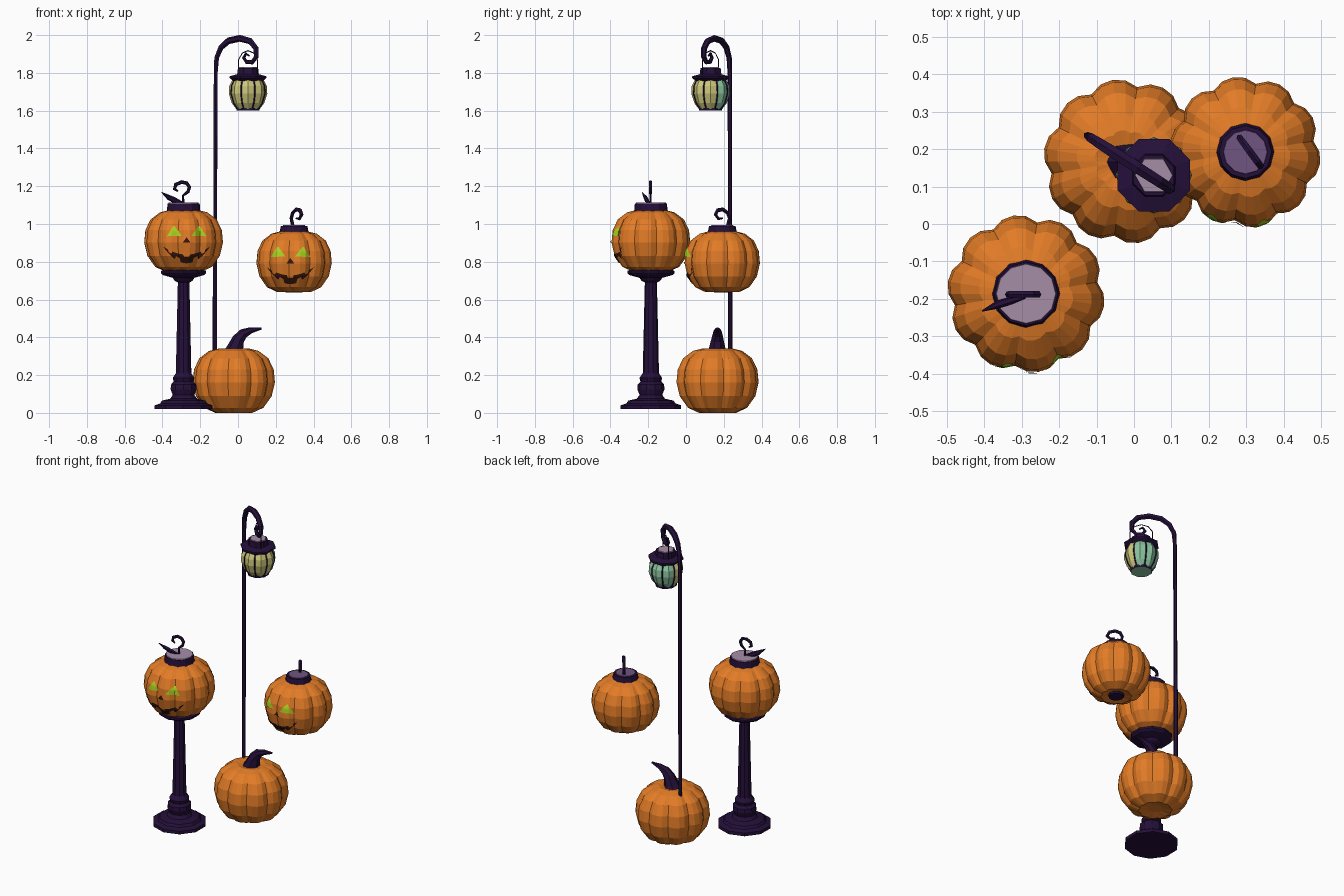
import bpy, bmesh, math
from mathutils import Vector
from mathutils.bvhtree import BVHTree

if "Cube" in bpy.data.objects:
    bpy.data.objects.remove(bpy.data.objects["Cube"])


def material(name, rgb):
    m = bpy.data.materials.new(name)
    m.diffuse_color = (*rgb, 1)
    m.use_nodes = True
    m.node_tree.nodes["Principled BSDF"].inputs["Base Color"].default_value = m.diffuse_color
    return m


ORANGE = material("pumpkin orange", (0.76, 0.20, 0.02))
DARK = material("dark purple", (0.018, 0.005, 0.042))
LAVENDER = material("lavender", (0.38, 0.27, 0.39))
MAUVE = material("mauve", (0.16, 0.09, 0.22))
YELLOW = material("lamp yellow", (0.62, 0.58, 0.20))
MINT = material("lamp mint", (0.27, 0.58, 0.36))
GLOW = material("glowing green", (0.42, 0.66, 0.015))
BROWN = material("mouth brown", (0.035, 0.008, 0.004))


def finish(name, bm, *mats, recalc=True):
    if recalc:
        bmesh.ops.recalc_face_normals(bm, faces=bm.faces)
    me = bpy.data.meshes.new(name)
    bm.to_mesh(me)
    bm.free()
    for m in mats:
        me.materials.append(m)
    ob = bpy.data.objects.new(name, me)
    bpy.context.collection.objects.link(ob)
    return ob


def skin(bm, rings):
    """Join closed rings of points with quads and cap both ends."""
    vs = [[bm.verts.new(p) for p in r] for r in rings]
    n = len(vs[0])
    for a, b in zip(vs, vs[1:]):
        for k in range(n):
            bm.faces.new((a[k], a[(k + 1) % n], b[(k + 1) % n], b[k]))
    bm.faces.new(vs[0][::-1])
    bm.faces.new(vs[-1])


def turned(name, c, profile, sides, *mats, lobe=(1,), phase=0.0):
    """Turn an (r, z) profile about c; lobe repeats radius factors around it."""
    bm = bmesh.new()
    rings = []
    for r, z in profile:
        ring = []
        for k in range(sides):
            a = phase + 2 * math.pi * k / sides
            f = r * lobe[k % len(lobe)]
            ring.append((c[0] + f * math.cos(a), c[1] + f * math.sin(a), z))
        rings.append(ring)
    skin(bm, rings)
    return finish(name, bm, *mats)


def sweep(name, pts, sizes, normal, mat=DARK, sides=6):
    """Sweep an ellipse (half width, half depth) along pts lying in a plane."""
    P = [Vector(p) for p in pts]
    n = Vector(normal).normalized()
    rings = []
    for i, p in enumerate(P):
        t = (P[min(i + 1, len(P) - 1)] - P[max(i - 1, 0)]).normalized()
        b = t.cross(n).normalized()
        w, d = sizes[i] if isinstance(sizes[i], tuple) else (sizes[i], sizes[i])
        rings.append([p + b * w * math.cos(a) + n * d * math.sin(a)
                      for a in (2 * math.pi * k / sides for k in range(sides))])
    bm = bmesh.new()
    skin(bm, rings)
    return finish(name, bm, mat)


PUMPKIN = [(0.2, -0.93), (0.45, -1), (0.72, -0.84), (0.92, -0.48), (1, -0.05),
           (0.97, 0.35), (0.84, 0.7), (0.6, 0.93), (0.38, 1), (0.15, 0.93)]


def pumpkin(name, c, R, h):
    prof = [(r * R, c[2] + z * h) for r, z in PUMPKIN]
    return turned(name, c, prof, 40, ORANGE, lobe=(0.92, 0.99, 1.01, 0.99), phase=0.16)


def lerp_line(line, x):
    for (x0, z0), (x1, z1) in zip(line, line[1:]):
        if x <= x1 + 1e-9:
            return z0 + (z1 - z0) * (x - x0) / (x1 - x0)
    return line[-1][1]


def plate(name, ob, c, lower, upper, mat, cols=14, rows=4):
    """Thin cut-out patch between two polylines, laid on the pumpkin's front."""
    tree = BVHTree.FromPolygons([v.co for v in ob.data.vertices],
                                [p.vertices for p in ob.data.polygons])
    bm = bmesh.new()
    x0, x1 = lower[0][0], lower[-1][0]
    grid = []
    for i in range(cols + 1):
        x = x0 + (x1 - x0) * i / cols
        lo, up = lerp_line(lower, x), lerp_line(upper, x)
        col = []
        for j in range(rows + 1):
            z = lo + (up - lo) * j / rows
            hit = tree.ray_cast(Vector((c[0] + x, c[1] - 1, c[2] + z)), Vector((0, 1, 0)))[0]
            col.append(bm.verts.new(hit - Vector((0, 0.005, 0))))
        grid.append(col)
    for a, b in zip(grid, grid[1:]):
        for j in range(rows):
            bm.faces.new((a[j], b[j], b[j + 1], a[j + 1]))
    finish(name, bm, mat, recalc=False)


def carve_face(name, ob, c, dx):
    f = (c[0] + dx, c[1], c[2])
    # eyes, mirrored
    for side, s in (("left", -1), ("right", 1)):
        base = sorted([(s * 0.025, 0.028), (s * 0.105, 0.025)])
        top = sorted([(s * 0.025, 0.028), (s * 0.068, 0.083), (s * 0.105, 0.025)])
        plate(f"{name}_{side}_eye", ob, f, base, top, GLOW)
    # nose
    plate(name + "_nose", ob, f, [(-0.02, -0.008), (0.02, -0.008)],
          [(-0.02, -0.008), (0, 0.02), (0.02, -0.008)], BROWN, 6, 2)
    # grinning mouth with teeth left standing
    lo, up = [], []
    for i in range(41):
        t = i / 20 - 1
        x = 0.125 * t
        a = -0.118 + 0.09 * t * t
        b = -0.072 + 0.044 * t * t
        if 0.3 < abs(t) < 0.5:
            a += 0.02
        if abs(t) < 0.14 or 0.62 < abs(t) < 0.76:
            b -= 0.014
        lo.append((x, a))
        up.append((x, max(a, b)))
    plate(name + "_mouth", ob, f, lo, up, BROWN, 40, 4)


# --- pedestal lantern
A = (-0.288, -0.186, 0.91)
turned("pedestal", A, [(0.16, 0.02), (0.16, 0.04), (0.13, 0.05), (0.12, 0.065), (0.075, 0.075),
                       (0.06, 0.095), (0.072, 0.125), (0.07, 0.15), (0.055, 0.165), (0.06, 0.185),
                       (0.043, 0.21), (0.032, 0.69), (0.05, 0.70), (0.06, 0.715), (0.115, 0.73),
                       (0.125, 0.74), (0.125, 0.752), (0.09, 0.765)], 10, DARK, phase=0.3)
p1 = pumpkin("pedestal_pumpkin", A, 0.209, 0.163)
carve_face("pedestal_pumpkin", p1, A, 0.016)
turned("pedestal_collar", A, [(0.07, 1.03), (0.095, 1.06), (0.088, 1.075), (0.085, 1.108)], 12, DARK)
turned("pedestal_lid", A, [(0.081, 1.105), (0.079, 1.113)], 12, LAVENDER)
hook = [(-0.29, 1.10), (-0.291, 1.15), (-0.265, 1.17), (-0.257, 1.195), (-0.272, 1.217),
        (-0.30, 1.222), (-0.33, 1.208), (-0.336, 1.185), (-0.318, 1.173)]
sweep("pedestal_hook", [(x, -0.188, z) for x, z in hook],
      [0.007, 0.006, 0.009, 0.01, 0.01, 0.01, 0.01, 0.009, 0.004], (0, 1, 0))
sweep("pedestal_leaf", [(-0.29, -0.195, 1.11), (-0.335, -0.207, 1.125), (-0.365, -0.215, 1.14),
                        (-0.405, -0.232, 1.168)],
      [0.005, (0.016, 0.012), (0.014, 0.012), 0.002], (0.3, 1, 0))

# --- hanging pumpkin
B = (0.297, 0.192, 0.80)
p2 = pumpkin("hanging_pumpkin", B, 0.2, 0.16)
carve_face("hanging_pumpkin", p2, B, -0.02)
turned("hanging_base", B, [(0.045, 0.637), (0.05, 0.66)], 10, DARK)
turned("hanging_collar", B, [(0.06, 0.93), (0.08, 0.95), (0.075, 0.965), (0.07, 0.99)], 12, DARK)
turned("hanging_lid", B, [(0.06, 0.985), (0.058, 0.994)], 12, MAUVE)
hook = [(0.292, 0.98), (0.282, 1.03), (0.29, 1.06), (0.308, 1.077), (0.328, 1.073),
        (0.337, 1.05), (0.325, 1.027), (0.308, 1.03)]
sweep("hanging_hook", [(x, 0.23 - (x - 0.282) * 1.35, z) for x, z in hook],
      [0.009, 0.009, 0.01, 0.011, 0.011, 0.01, 0.008, 0.004], (1.35, 1, 0))

# --- ground pumpkin with bent stem
C = (-0.022, 0.167, 0.17)
pumpkin("ground_pumpkin", C, 0.218, 0.17)
sweep("ground_stem", [(-0.02, 0.165, 0.31), (-0.012, 0.165, 0.345), (0.004, 0.166, 0.39),
                      (0.03, 0.167, 0.42), (0.07, 0.167, 0.437), (0.125, 0.167, 0.447)],
      [0.06, 0.045, 0.034, 0.027, 0.017, 0.006], (0, 1, 0), sides=7)

# --- lamp post growing from the ground pumpkin
path = [(-0.122, 0.29), (-0.122, 0.6), (-0.12, 1.2), (-0.118, 1.8), (-0.113, 1.88), (-0.09, 1.935),
        (-0.05, 1.97), (0.01, 1.983), (0.065, 1.968), (0.095, 1.93), (0.097, 1.885), (0.075, 1.856),
        (0.045, 1.858), (0.03, 1.88), (0.042, 1.902), (0.06, 1.89)]
size = [(0.014, 0.01), (0.014, 0.01), (0.011, 0.011), (0.011, 0.012), 0.014, 0.016, 0.018,
        0.018, 0.017, 0.016, 0.014, 0.012, 0.011, 0.01, 0.008, 0.004]
sweep("lamp_post", [(x, 0.233 - (x + 0.12) * 0.64, z) for x, z in path], size, (0.64, 1, 0))

# --- lamp: glass, bars, cap, neck and wire handle
D = (0.053, 0.13)
glass = [(0.058, 1.605), (0.084, 1.64), (0.1, 1.69), (0.098, 1.73), (0.078, 1.77)]
lamp = turned("lamp_glass", D, glass, 16, YELLOW, MINT, lobe=(0.95, 1.02), phase=math.pi / 8)
for f in lamp.data.polygons:
    f.material_index = int(f.center.y > D[1] + 0.025 or f.normal.z < -0.9)
for k in range(8):
    a = math.pi / 8 + k * math.pi / 4
    u = Vector((math.cos(a), math.sin(a), 0))
    sweep(f"lamp_bar_{k}", [(D[0] + u.x * r * 0.96, D[1] + u.y * r * 0.96, z) for r, z in glass],
          [0.004] * 5, (-u.y, u.x, 0), sides=4)
bm = bmesh.new()
skin(bm, [[(D[0] + r * math.cos(k * math.pi / 4 + 0.39), D[1] + r * math.sin(k * math.pi / 4 + 0.39), z)
           for k in range(8)] for r, z in ((0.065, 1.6), (0.067, 1.615))])
bm.faces.ensure_lookup_table()
bm.faces[-2].material_index = 1
finish("lamp_base", bm, DARK, MINT)
turned("lamp_cap", D, [(0.085, 1.758), (0.105, 1.772), (0.105, 1.782), (0.062, 1.793), (0.058, 1.825)],
       8, DARK, phase=math.pi / 8)
turned("lamp_lid", D, [(0.052, 1.82), (0.05, 1.83)], 6, LAVENDER)
wire = [(-0.05, 1.78), (-0.05, 1.87), (-0.03, 1.905), (0, 1.918), (0.03, 1.905), (0.05, 1.87), (0.05, 1.78)]
sweep("lamp_handle", [(D[0] + x, D[1] - 0.85 * x, z) for x, z in wire], [0.003] * 7, (0.85, 1, 0), sides=4)
